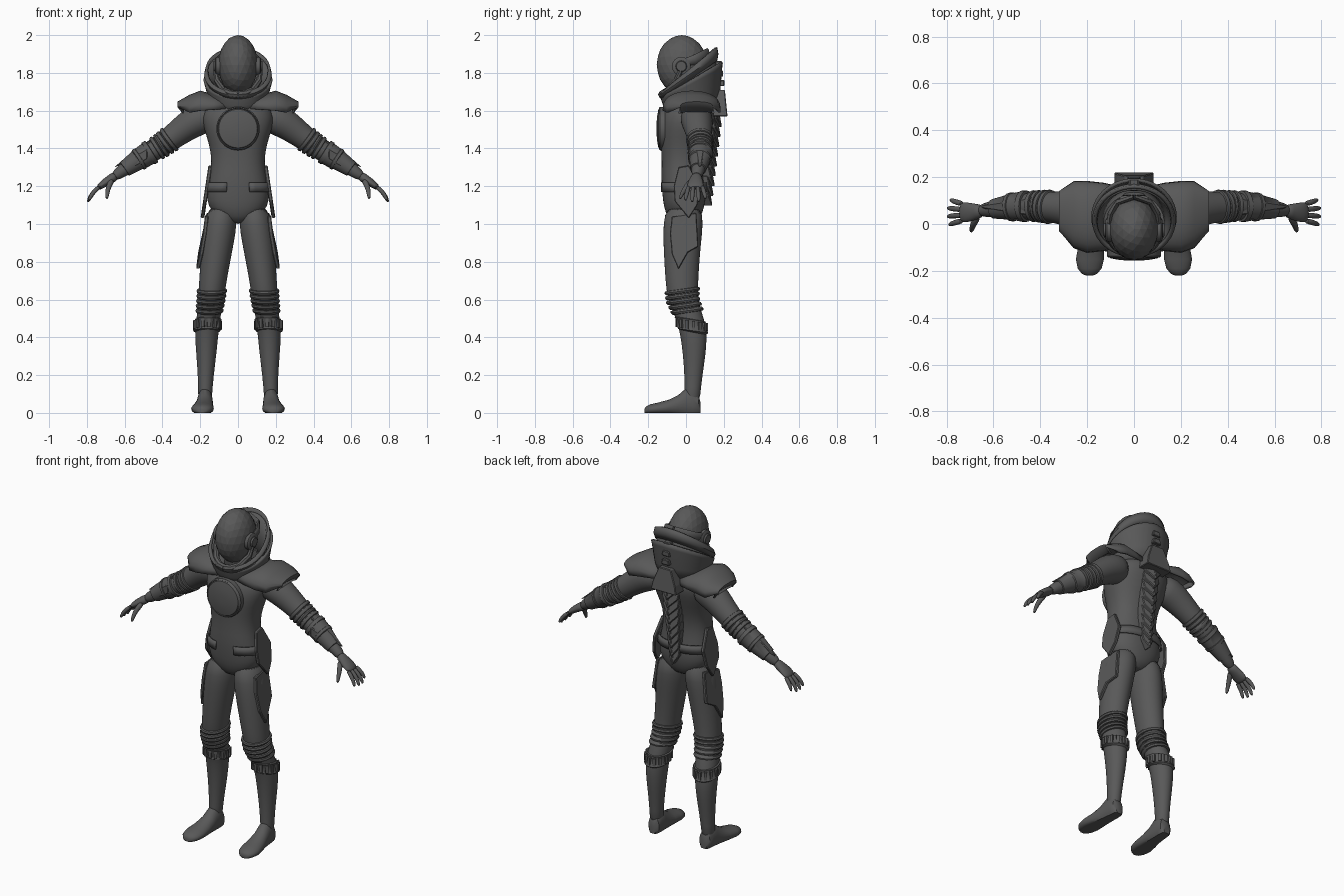
import bpy, bmesh
from math import sin, cos, pi, radians, copysign
from mathutils import Vector

cube = bpy.data.objects.get("Cube")
if cube:
    bpy.data.objects.remove(cube)

GREY = (0.1, 0.1, 0.1, 1)
suit = bpy.data.materials.new("charcoal grey")
suit.use_nodes = True
suit.diffuse_color = GREY
suit.node_tree.nodes["Principled BSDF"].inputs["Base Color"].default_value = GREY


def finish(name, bm, mirror=False, subsurf=0, solid=0, bevel=0, smooth=True):
    bmesh.ops.recalc_face_normals(bm, faces=bm.faces)
    mesh = bpy.data.meshes.new(name)
    bm.to_mesh(mesh)
    bm.free()
    if smooth:
        mesh.shade_smooth()
        mesh.set_sharp_from_angle(angle=radians(40))
    mesh.materials.append(suit)
    obj = bpy.data.objects.new(name, mesh)
    bpy.context.collection.objects.link(obj)
    if solid:
        mod = obj.modifiers.new("Thickness", "SOLIDIFY")
        mod.thickness, mod.offset = solid, 0
    if bevel:
        mod = obj.modifiers.new("Bevel", "BEVEL")
        mod.width, mod.limit_method = bevel, "ANGLE"
    if subsurf:
        obj.modifiers.new("Smooth", "SUBSURF").levels = subsurf
        obj.modifiers["Smooth"].render_levels = subsurf
    if mirror:
        obj.modifiers.new("Mirror", "MIRROR").use_mirror_merge = False
    return obj


def loft(name, rings, closed=True, caps=True, **opts):
    """Skin a row of point rings."""
    bm = bmesh.new()
    rows = [[bm.verts.new(p) for p in ring] for ring in rings]
    n = len(rows[0])
    for a, b in zip(rows, rows[1:]):
        for i in range(n if closed else n - 1):
            j = (i + 1) % n
            bm.faces.new((a[i], a[j], b[j], b[i]))
    if caps:
        bm.faces.new(rows[0])
        bm.faces.new(rows[-1])
    return finish(name, bm, **opts)


def oval(z, cx, cy, rx, ry, power=1, n=28, tilt=0, start=0, sweep=2 * pi):
    """Level cross-section; tilt raises the back and lowers the front."""
    count = n if sweep >= 2 * pi else n + 1
    ring = []
    for i in range(count):
        a = start + sweep * i / n
        c, s = cos(a), sin(a)
        ring.append((cx + rx * copysign(abs(c) ** power, c),
                     cy + ry * copysign(abs(s) ** power, s), z + tilt * s))
    return ring


def tube(name, path, n=16, **opts):
    """Round tube along (x, y, z, radius[, width factor]) points."""
    pts = [Vector(p[:3]) for p in path]
    rings = []
    for i, p in enumerate(path):
        t = (pts[min(i + 1, len(pts) - 1)] - pts[max(i - 1, 0)]).normalized()
        side = t.cross(Vector((0, 0, 1))).normalized()
        up = side.cross(t)
        wide = p[4] if len(p) > 4 else 1
        rings.append([pts[i] + p[3] * (side * wide * cos(2 * pi * k / n) + up * sin(2 * pi * k / n))
                      for k in range(n)])
    return loft(name, rings, **opts)


def prism(name, outline, place, **opts):
    """Extrude a (u, v) outline; place maps (u, v, 0 or 1) into space."""
    opts = {"bevel": 0.004, "smooth": False, **opts}
    return loft(name, [[place(u, v, w) for u, v in outline] for w in (0, 1)], **opts)


# Torso: z, centre y, half width, half depth
TORSO = [(1.0, -.01, .05, .06), (1.04, -.01, .11, .09), (1.09, -.01, .16, .108), (1.16, -.01, .167, .116),
         (1.24, -.02, .152, .112), (1.33, -.02, .138, .108), (1.42, -.012, .152, .122), (1.5, 0, .18, .14),
         (1.57, .015, .195, .145), (1.62, .025, .17, .135), (1.66, .03, .11, .1)]
loft("torso", [oval(z, 0, y, rx, ry, .88) for z, y, rx, ry in TORSO], subsurf=1)
loft("neck", [oval(1.6, 0, .02, .09, .08), oval(1.68, 0, 0, .075, .075), oval(1.78, 0, 0, .08, .08)])

# Belt left open at the front
loft("belt", [oval(z, 0, -.012, .172 - d, .121, .88, start=radians(-72), sweep=radians(324))
              for z, d in ((1.17, 0), (1.22, .009))], closed=False, caps=False, solid=.008)

# Chest disc
loft("chest_disc", [[(r * cos(a), y, 1.505 + r * sin(a)) for a in (2 * pi * k / 40 for k in range(40))]
                    for r, y in ((.115, -.06), (.115, -.137), (.109, -.144), (.106, -.14),
                                 (.102, -.146), (.06, -.154), (.02, -.156))])

# Legs: z, centre x, centre y, half width, half depth
LEG = [(1.1, .085, -.01, .07, .095), (1.0, .093, -.015, .089, .106), (.9, .107, -.02, .085, .1),
       (.8, .12, -.022, .079, .093), (.7, .133, -.022, .073, .087), (.6, .143, -.018, .068, .08),
       (.53, .152, .01, .063, .075), (.45, .165, .036, .064, .073), (.36, .167, .044, .058, .066),
       (.25, .169, .042, .047, .053), (.13, .173, .036, .037, .042), (.05, .175, .032, .038, .042)]
loft("leg", [oval(z, x, y, rx, ry) for z, x, y, rx, ry in LEG], subsurf=1, mirror=True)


def leg_at(z, grow, tilt=0):
    for a, b in zip(LEG, LEG[1:]):
        if a[0] >= z >= b[0]:
            f = (a[0] - z) / (a[0] - b[0])
            x, y, rx, ry = (p + (q - p) * f for p, q in zip(a[1:], b[1:]))
            return oval(z, x, y, rx + grow, ry + grow, tilt=tilt)


# Ribbed knees and calf cuffs
for k in range(5):
    z = .645 - k * .026
    loft(f"knee_ring_{k + 1}", [leg_at(z + dz, g, .012) for dz, g in
         ((.012, -.004), (.009, .007), (0, .011), (-.009, .007), (-.012, -.004))], mirror=True)
loft("calf_cuff", [leg_at(z, g, -.012) for z, g in
     ((.5, -.004), (.495, .008), (.485, .004), (.445, .004), (.435, .009), (.425, -.004))], mirror=True)
bm = bmesh.new()
outer = leg_at(.465, .006, -.012)
for k in range(0, 28, 2):
    p, q = Vector(outer[k]), Vector(outer[(k + 1) % 28])
    block = bmesh.ops.create_cube(bm, size=1)["verts"]
    along = (q - p).normalized()
    across = along.cross(Vector((0, 0, 1))).normalized()
    for v in block:
        c = v.co.copy()
        v.co = (p + q) / 2 + along * c.x * .016 + across * c.y * .014 + Vector((0, 0, c.z * .045))
finish("calf_cuff_studs", bm, mirror=True, smooth=False)

# Feet: y, centre x, half width, height
FOOT = [(.078, .172, .02, .05), (.065, .172, .036, .1), (.035, .173, .04, .13), (0, .175, .042, .13),
        (-.04, .178, .046, .095), (-.09, .183, .054, .07), (-.15, .188, .06, .054), (-.19, .189, .051, .045),
        (-.212, .19, .033, .034), (-.22, .19, .015, .022)]
loft("foot", [[(x + w * cos(a), y, h * max(0, .4 + .6 * sin(a))) for a in (2 * pi * k / 24 for k in range(24))]
              for y, x, w, h in FOOT], mirror=True)

# Arms
ARM = [(.12, .05, 1.58, .075), (.2, .055, 1.56, .088), (.26, .062, 1.525, .08), (.32, .07, 1.48, .07),
       (.4, .076, 1.42, .061), (.48, .076, 1.37, .056), (.56, .07, 1.32, .044), (.62, .062, 1.275, .032),
       (.66, .056, 1.248, .027)]
tube("arm", ARM, n=20, subsurf=1, mirror=True)


def arm_at(x, grow):
    for a, b in zip(ARM, ARM[1:]):
        if a[0] <= x <= b[0]:
            f = (x - a[0]) / (b[0] - a[0])
            p = [u + (v - u) * f for u, v in zip(a, b)]
            return (*p[:3], p[3] + grow)


for k in range(4):
    x = .365 + k * .021
    tube(f"elbow_ring_{k + 1}", [arm_at(x + d, g) for d, g in
         ((-.01, -.004), (-.007, .006), (0, .009), (.007, .006), (.01, -.004))], n=24, mirror=True)
tube("gauntlet", [arm_at(x, g) for x, g in ((.455, -.002), (.457, .009), (.475, .011), (.477, .006),
     (.515, .008), (.517, .012), (.53, .012), (.532, .006), (.6, .006), (.602, -.004))], n=24, mirror=True)
prism("gauntlet_blade", [(.463, 1.445), (.56, 1.385), (.655, 1.3), (.59, 1.325), (.47, 1.39)],
      lambda u, v, w: (u, .074 + (w - .5) * (.07 - .3 * (u - .463)), v), mirror=True)
prism("gauntlet_side_plate", [(.48, 1.4), (.54, 1.365), (.6, 1.3), (.55, 1.3), (.48, 1.345)],
      lambda u, v, w: (u, .01 + .19 * (u - .48) + w * .02, v), mirror=True)

# Hands
tube("palm", [(.645, .056, 1.258, .026), (.67, .054, 1.24, .025, 1.3), (.7, .05, 1.222, .022, 1.9),
              (.73, .05, 1.2, .018, 2.5), (.742, .05, 1.188, .011, 3)], subsurf=1, mirror=True)
for k in range(4):
    s, reach = k - 1.5, (.95, 1.05, 1.05, .85)[k]
    tube(f"finger_{k + 1}", [(.73 + dx * reach, .05 + s * spread, 1.2 - dz * reach, r) for dx, dz, spread, r in
         ((0, 0, .024, .013), (.035, .03, .029, .012), (.052, .055, .033, .011), (.063, .082, .036, .007))],
         n=10, subsurf=1, mirror=True)
tube("thumb", [(.665, .035, 1.235, .017), (.685, .003, 1.2, .015), (.692, -.02, 1.165, .012),
               (.695, -.033, 1.13, .007)], n=10, subsurf=1, mirror=True)

# Shoulder pads: x, centre y, half depth, base z, rise
PAD = [(.06, .03, .125, 1.61, .06), (.13, .03, .14, 1.605, .075), (.2, .03, .148, 1.6, .1),
       (.255, .04, .138, 1.59, .088), (.315, .055, .085, 1.62, .026), (.29, .055, .09, 1.585, .012)]
loft("shoulder_pad", [[(x, y + d * cos(a), z + h * sin(a) ** .7 if 0 < a < 3.14 else z)
                       for a in (pi * k / 14 for k in range(15))] for x, y, d, z, h in PAD],
     closed=False, caps=False, solid=.012, mirror=True)

# Layered collar, high at the back
for name, rows in (
        ("outer_collar", ((1.6, .03, .13, .125, .02), (1.67, .03, .152, .145, .04), (1.745, .03, .17, .155, .085),
                          (1.765, .03, .176, .158, .09))),
        ("inner_collar", ((1.63, .02, .12, .115, .03), (1.72, .02, .145, .135, .07), (1.795, .01, .162, .14, .12))),
        ("collar_lip", ((1.765, .015, .16, .143, .1), (1.79, .015, .172, .15, .11), (1.815, .015, .165, .143, .12)))):
    loft(name, [oval(z, 0, y, rx, ry, n=40, tilt=t) for z, y, rx, ry, t in rows], caps=False, solid=.014)

# Faceted helmet with ear pods, brow band and jaw guard
bm = bmesh.new()
bmesh.ops.create_icosphere(bm, subdivisions=3, radius=1)
for v in bm.verts:
    v.co = Vector((v.co.x * .105, v.co.y * .133 - .022, v.co.z * .157 + 1.843))
finish("helmet", bm, smooth=False)
loft("ear_pod", [[(x, -.025 + r * cos(a), 1.835 + r * sin(a)) for a in (2 * pi * k / 16 for k in range(16))]
                 for x, r in ((.08, .05), (.116, .05), (.122, .042), (.122, .03), (.131, .026))], mirror=True)
tube("helmet_back_band", [(.108, -.02, 1.85, .02, .6), (.1, .045, 1.87, .025, .5), (.07, .092, 1.89, .03, .4),
                          (0, .115, 1.9, .032, .35)], n=8, mirror=True)
tube("jaw_guard", [(.118, -.025, 1.82, .013), (.112, -.05, 1.76, .016), (.08, -.095, 1.71, .018),
                   (.04, -.122, 1.69, .02), (0, -.128, 1.685, .02)], n=8, mirror=True)

# Spine of overlapping chevrons, each flaring at its lower edge
for k in range(9):
    top = 1.6 - k * .052
    half = .062 - k * .003
    prism(f"spine_plate_{k + 1}", [(0, top - .03), (half, top + .02), (half * .9, top - .035), (0, top - .09)],
          lambda u, v, w: (u, .05 + .12 * (v - 1.1) + w * (.06 + .3 * (top + .02 - v) - .35 * u), v), mirror=True)
prism("spine_base", [(-.085, 1.57), (.085, 1.57), (.075, 1.62), (.04, 1.71), (-.04, 1.71), (-.075, 1.62)],
      lambda u, v, w: (u, .12 + w * (.1 - .1 * (v - 1.57)), v))
for k in range(3):
    z = 1.73 + k * .05
    prism(f"collar_knob_{k + 1}", [(-.028, z), (.028, z), (.02, z + .032), (-.02, z + .032)],
          lambda u, v, w: (u, .14 + w * (.063 - .006 * k), v))

# Hip and thigh plates
prism("hip_plate", [(-.04, 1.3), (.015, 1.31), (.075, 1.2), (.06, 1.1), (.015, 1.03), (-.06, 1.12), (-.065, 1.2)],
      lambda u, v, w: (.138 + w * .02 + .15 * (1.3 - v), u, v), mirror=True)
prism("thigh_plate", [(-.075, 1.04), (.055, 1.06), (.065, .88), (.01, .85), (-.04, .76), (-.075, .84), (-.085, .95)],
      lambda u, v, w: (.165 + w * .02 + .14 * (1.04 - v) - 3 * (u + .02) ** 2, u, v), mirror=True)
